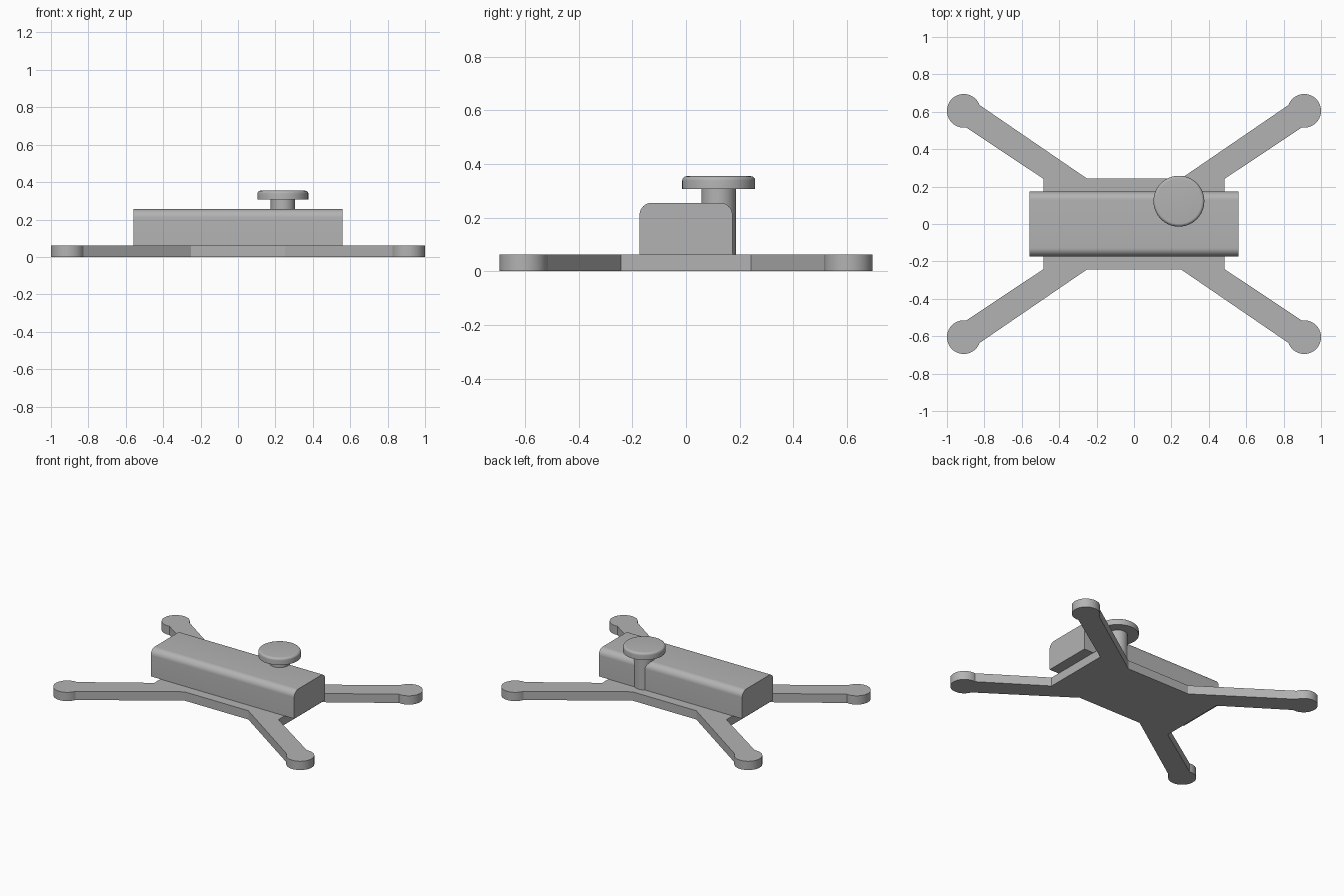
import bpy, bmesh
from math import radians, cos, sin, pi
from mathutils import Vector, Matrix

cube = bpy.data.objects.get("Cube")
if cube:
    bpy.data.objects.remove(cube, do_unlink=True)

grey = bpy.data.materials.new("plain grey")
grey.use_nodes = True
colour = (0.45, 0.45, 0.45, 1)
grey.diffuse_color = colour
grey.node_tree.nodes["Principled BSDF"].inputs["Base Color"].default_value = colour


def arc(cx, cy, r, start, end, n):
    """Points along an arc, angles in degrees."""
    angles = [radians(start + (end - start) * i / n) for i in range(n + 1)]
    return [(cx + r * cos(a), cy + r * sin(a)) for a in angles]


def finish(name, bm):
    bmesh.ops.recalc_face_normals(bm, faces=bm.faces)
    mesh = bpy.data.meshes.new(name)
    bm.to_mesh(mesh)
    bm.free()
    mesh.materials.append(grey)
    obj = bpy.data.objects.new(name, mesh)
    bpy.context.collection.objects.link(obj)
    bpy.ops.object.select_all(action='DESELECT')
    bpy.context.view_layer.objects.active = obj
    obj.select_set(True)
    bpy.ops.object.shade_smooth_by_angle(angle=radians(30))
    return obj


def prism(name, points, offset):
    """Extrude a closed outline along an offset."""
    bm = bmesh.new()
    face = bm.faces.new([bm.verts.new(p) for p in points])
    result = bmesh.ops.extrude_face_region(bm, geom=[face], use_keep_orig=True)
    verts = [v for v in result["geom"] if isinstance(v, bmesh.types.BMVert)]
    bmesh.ops.translate(bm, verts=verts, vec=Vector(offset))
    return finish(name, bm)


def lathe(name, profile, centre, steps=64):
    """Spin a radius/height profile about a vertical axis."""
    bm = bmesh.new()
    verts = [bm.verts.new((r, 0, z)) for r, z in profile]
    edges = [bm.edges.new(pair) for pair in zip(verts, verts[1:])]
    bmesh.ops.spin(bm, geom=verts + edges, axis=(0, 0, 1), cent=(0, 0, 0),
                   angle=2 * pi, steps=steps)
    bmesh.ops.remove_doubles(bm, verts=bm.verts, dist=0.0001)
    bmesh.ops.transform(bm, matrix=Matrix.Translation(centre), verts=bm.verts)
    return finish(name, bm)


# Flat frame: one quarter with an arm and round motor pad, mirrored around
quarter = [(0.485, 0.242)] + arc(0.91, 0.605, 0.09, -98, 160, 36) + [(0.25, 0.242)]
half = quarter + [(-x, y) for x, y in reversed(quarter)]
outline = half + [(x, -y) for x, y in reversed(half)]
prism("arm_frame", [(x, y, 0) for x, y in outline], (0, 0, 0.062))

# Body block with rounded long top edges
section = ([(-0.173, 0.062), (0.173, 0.062)]
           + arc(0.128, 0.21, 0.045, 0, 90, 10)
           + arc(-0.128, 0.21, 0.045, 90, 180, 10))
prism("body", [(-0.56, y, z) for y, z in section], (1.12, 0, 0))

# Antenna post and disc with softened rims
spot = (0.24, 0.122, 0)
lathe("antenna_post", [(0, 0.062), (0.065, 0.062), (0.065, 0.309), (0, 0.309)], spot)
rim = 0.016
lathe("antenna_disc",
      [(0, 0.306), (0.136, 0.306)]
      + arc(0.136 - rim, 0.354 - rim, rim, 0, 90, 6) + [(0, 0.354)], spot)
